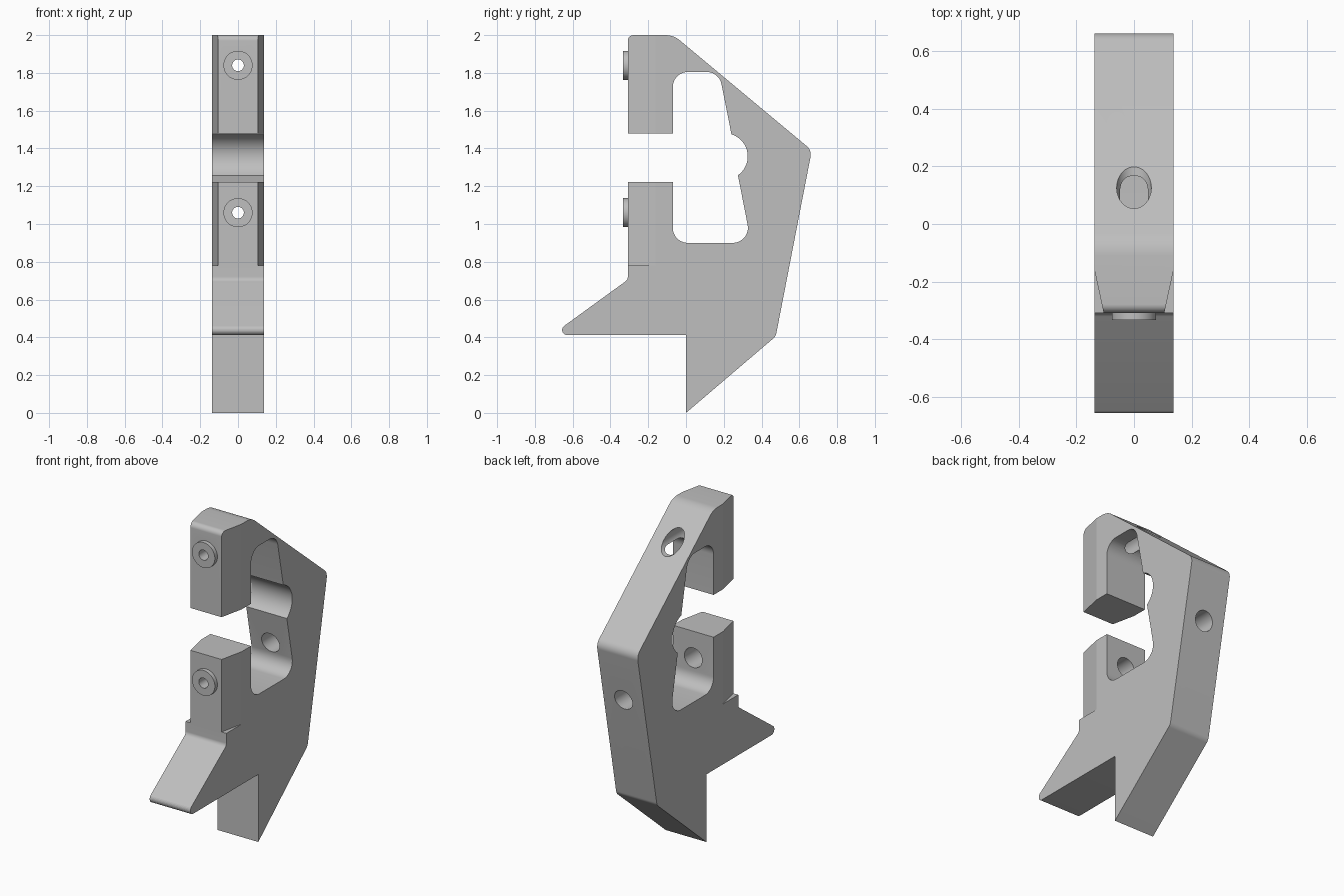
import bpy, bmesh, math
from mathutils import Vector, Matrix

if "Cube" in bpy.data.objects:
    bpy.data.objects.remove(bpy.data.objects["Cube"], do_unlink=True)

HALF = 0.137       # half thickness of the plate
FRONT = -0.308     # front face of the jaws

grey = bpy.data.materials.new("plain grey")
grey.use_nodes = True
grey.diffuse_color = (0.52, 0.52, 0.52, 1)
grey.node_tree.nodes["Principled BSDF"].inputs["Base Color"].default_value = (0.52, 0.52, 0.52, 1)


def rounded(corners, steps=10):
    """Round each (a, b, radius) corner of a closed outline."""
    out = []
    for i, (a, b, r) in enumerate(corners):
        p = Vector((a, b))
        if r == 0:
            out.append(p)
            continue
        u = (Vector(corners[i - 1][:2]) - p).normalized()
        v = (Vector(corners[(i + 1) % len(corners)][:2]) - p).normalized()
        half = u.angle(v) / 2
        centre = p + (u + v).normalized() * (r / math.sin(half))
        start = p + u * (r / math.tan(half)) - centre
        end = p + v * (r / math.tan(half)) - centre
        sweep = start.angle_signed(end)
        for k in range(steps + 1):
            t = -sweep * k / steps
            c, s = math.cos(t), math.sin(t)
            out.append(centre + Vector((start.x * c - start.y * s, start.x * s + start.y * c)))
    return out


def make_object(name, bm):
    bmesh.ops.recalc_face_normals(bm, faces=bm.faces)
    mesh = bpy.data.meshes.new(name)
    bm.to_mesh(mesh)
    bm.free()
    mesh.materials.append(grey)
    obj = bpy.data.objects.new(name, mesh)
    bpy.context.collection.objects.link(obj)
    return obj


def prism(name, points, offset):
    """Extrude a flat outline along the offset."""
    bm = bmesh.new()
    face = bm.faces.new([bm.verts.new(p) for p in points])
    geom = bmesh.ops.extrude_face_region(bm, geom=[face])["geom"]
    bmesh.ops.translate(bm, vec=offset, verts=[g for g in geom if isinstance(g, bmesh.types.BMVert)])
    return make_object(name, bm)


def rod(name, radius, y0, y1, z):
    """Cylinder running front to back."""
    bm = bmesh.new()
    bmesh.ops.create_cone(bm, cap_ends=True, segments=48, radius1=radius, radius2=radius, depth=y1 - y0,
                          matrix=Matrix.Translation((0, (y0 + y1) / 2, z)) @ Matrix.Rotation(math.pi / 2, 4, 'X'))
    return make_object(name, bm)


def combine(target, tool, operation):
    bpy.context.view_layer.objects.active = target
    mod = target.modifiers.new(operation, 'BOOLEAN')
    mod.operation, mod.object, mod.solver = operation, tool, 'EXACT'
    bpy.ops.object.modifier_apply(modifier=mod.name)
    bpy.data.objects.remove(tool, do_unlink=True)


# Side outline: foot, back, top, upper jaw, opening, lower jaw, pointed toe
bulge = [(0.205 + 0.122 * math.cos(a), 1.358 + 0.122 * math.sin(a), 0)
         for a in (math.radians(73 - 128 * i / 16) for i in range(17))]
outline = [
    (0, 0, 0), (0.475, 0.405, 0.05), (0.666, 1.39, 0.06), (-0.066, 2, 0.12),
    (FRONT, 2, 0.03), (FRONT, 1.48, 0), (-0.07, 1.48, 0),
    (-0.07, 1.805, 0.08), (0.175, 1.805, 0.08), *bulge,
    (0.345, 0.9, 0.08), (-0.07, 0.9, 0.08), (-0.07, 1.222, 0), (FRONT, 1.222, 0),
    (FRONT, 0.705, 0.03), (-0.712, 0.412, 0.027), (0, 0.412, 0),
]
body = prism("clamp_body", [(-HALF, p.x, p.y) for p in rounded(outline)], (2 * HALF, 0, 0))

# Tapered sides of the two jaws
for side in (-1, 1):
    wedge = [(side * 0.16, -0.054, 0.78), (side * 0.096, -0.35, 0.78), (side * 0.16, -0.35, 0.78)]
    combine(body, prism("taper_cutter", wedge, (0, 0, 1.4)), 'DIFFERENCE')

# Round bosses with a narrow bore in front and a wide bore from the back
for z in (1.84, 1.06):
    combine(body, rod("boss", 0.077, -0.333, -0.29, z), 'UNION')
    combine(body, rod("narrow_bore", 0.031, -0.5, -0.2, z), 'DIFFERENCE')
    combine(body, rod("wide_bore", 0.06, -0.25, 0.9, z), 'DIFFERENCE')

# Smooth fillets and bores, crisp edges elsewhere
bpy.ops.object.select_all(action='DESELECT')
body.select_set(True)
bpy.context.view_layer.objects.active = body
bpy.ops.object.shade_smooth_by_angle(angle=math.radians(12))
